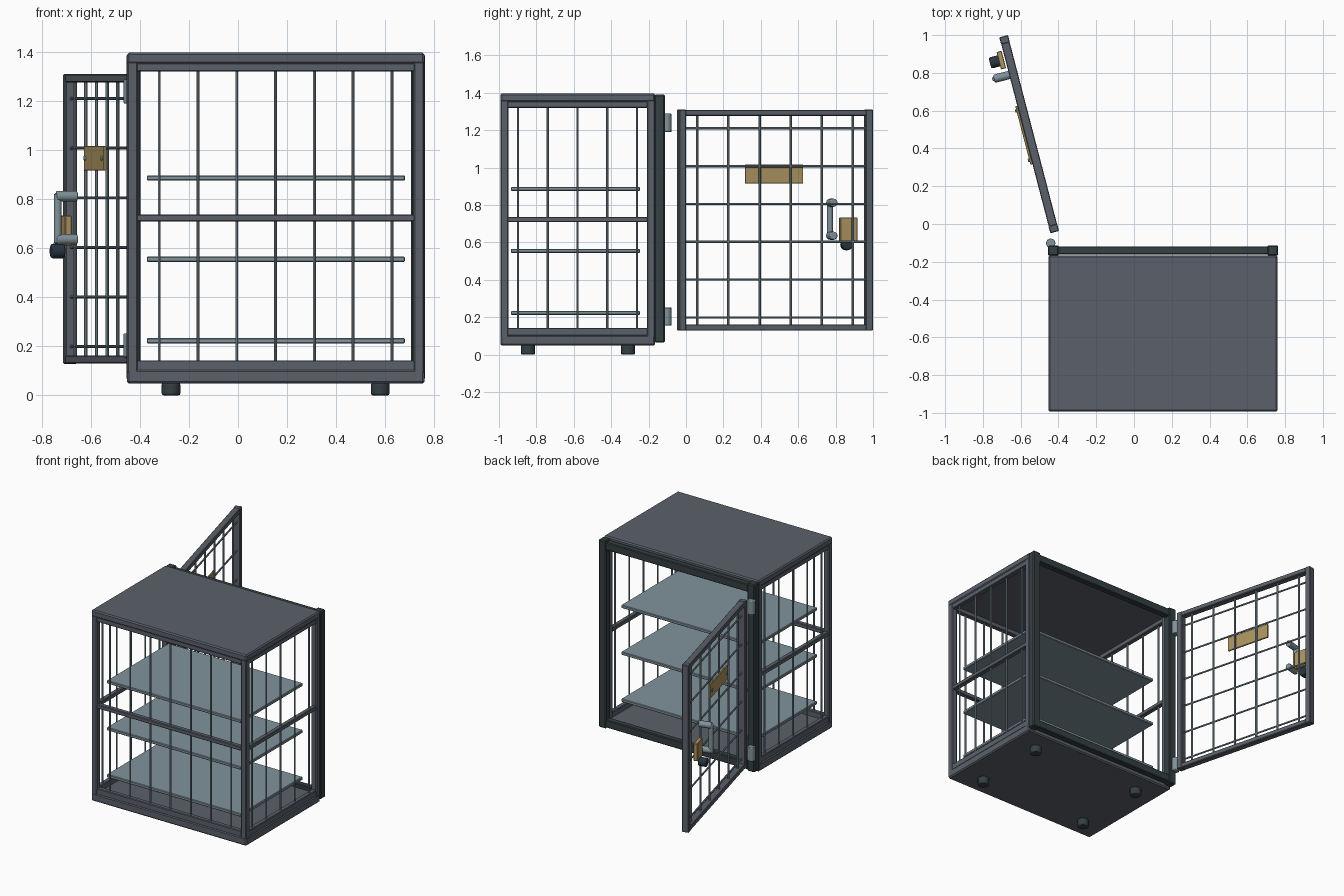
import bpy, math
from mathutils import Matrix, Vector

if "Cube" in bpy.data.objects:
    bpy.data.objects.remove(bpy.data.objects["Cube"])


def material(name, rgb):
    m = bpy.data.materials.new(name)
    m.diffuse_color = (*rgb, 1)
    m.use_nodes = True
    m.node_tree.nodes["Principled BSDF"].inputs["Base Color"].default_value = m.diffuse_color
    return m


FRAME = material("frame_grey", (0.105, 0.12, 0.145))
DARK = material("dark_trim", (0.035, 0.05, 0.055))
STEEL = material("steel", (0.22, 0.29, 0.33))
BRASS = material("brass", (0.42, 0.30, 0.12))
KNOB = material("knob_dark", (0.02, 0.035, 0.05))
HOME = Matrix.Identity(4)


def finish(o, name, mat, bevel, segs, m):
    o.name = name
    o.data.materials.append(mat)
    if bevel:
        b = o.modifiers.new("bevel", 'BEVEL')
        b.width, b.segments = bevel, segs
        b.limit_method = 'ANGLE'
        b.angle_limit = math.radians(50)
    o.matrix_world = m
    return o


def box(name, x, y, z, mat, bevel=0.005, m=HOME):
    """Box from (min, max) pairs."""
    bpy.ops.mesh.primitive_cube_add(size=1)
    o = bpy.context.object
    lo, hi = Vector((x[0], y[0], z[0])), Vector((x[1], y[1], z[1]))
    o.data.transform(Matrix.Translation((lo + hi) / 2) @ Matrix.Diagonal((*(hi - lo), 1)))
    return finish(o, name, mat, bevel, 1, m)


def rod(name, a, b, r, mat, sides=12, bevel=0, m=HOME):
    """Cylinder from point a to point b."""
    a, b = Vector(a), Vector(b)
    bpy.ops.mesh.primitive_cylinder_add(vertices=sides, radius=r, depth=(b - a).length)
    o = bpy.context.object
    bpy.ops.object.shade_smooth_by_angle(angle=math.radians(40))
    q = (b - a).to_track_quat('Z', 'Y').to_matrix().to_4x4()
    o.data.transform(Matrix.Translation((a + b) / 2) @ q)
    return finish(o, name, mat, bevel, 2, m)


X0, X1, Y0, Y1 = -0.453, 0.76, -0.993, -0.166
T = 0.043  # post thickness

# Base and roof slabs
box("base_slab", (X0, X1), (Y0, Y1), (0.048, 0.105), FRAME, 0.008)
box("roof_slab", (X0, X1), (Y0, Y1), (1.35, 1.397), FRAME, 0.008)

# Feet
for x in (-0.273, 0.58):
    for y in (-0.845, -0.31):
        rod("foot", (x, y, 0), (x, y, 0.052), 0.038, DARK, 16, 0.008)

# Corner posts
for x in (X0 + 0.001, X1 - T - 0.001):
    box("front_post", (x, x + T), (Y0 + .001, Y0 + T), (0.09, 1.36), FRAME)
    box("rear_side_post", (x, x + T), (Y1 - T, Y1 - .001), (0.09, 1.36), FRAME)

# Horizontal rails on the front and both sides
for name, z in (("bottom", (0.10, 0.143)), ("middle", (0.708, 0.737)), ("top", (1.32, 1.355))):
    box(f"front_{name}_rail", (X0 + .035, X1 - .035), (Y0 + .005, Y0 + .038), z, FRAME, 0.004)
    for x in (X0 + .005, X1 - .038):
        box(f"side_{name}_rail", (x, x + .033), (Y0 + .035, Y1 - .035), z, FRAME, 0.004)

# Vertical bars
for i in range(7):
    x = 0.153 + (i - 3) * 0.158
    rod("front_bar", (x, Y0 + .022, 0.12), (x, Y0 + .022, 1.34), 0.006, STEEL, 8)
for x in (X0 + .022, X1 - .022):
    for i in range(5):
        y = -0.58 + (i - 2) * 0.159
        rod("side_bar", (x, y, 0.12), (x, y, 1.34), 0.006, STEEL, 8)

# Shelves
for z in (0.223, 0.555, 0.886):
    box("shelf", (-0.372, 0.68), (-0.936, -0.246), (z - .011, z + .011), STEEL, 0.004)

# Door opening surround
for x in (-0.455, 0.706):
    box("opening_post", (x, x + .057), (-0.168, -0.113), (0.064, 1.39), DARK, 0.006)
for z in ((0.07, 0.125), (1.325, 1.38)):
    box("opening_rail", (-0.41, 0.72), (-0.162, -0.118), z, DARK, 0.005)

# Hinge barrels
for z in (0.155, 1.19):
    rod("hinge", (-0.441, -0.102, z), (-0.441, -0.102, z + .098), 0.025, STEEL, 16, 0.004)

# Open door: local x along its width, local y outwards
D = Matrix.Translation((-0.42, -0.043, 0)) @ Matrix.Rotation(math.radians(104.6), 4, 'Z')
W, H = 1.072, 0.024
for x in (0, W - .04):
    box("door_stile", (x, x + .04), (-H, H), (0.128, 1.31), FRAME, 0.004, D)
for z in (0.128, 1.275):
    box("door_rail", (0.035, W - .035), (-H + .001, H - .001), (z + .001, z + .034), FRAME, 0.004, D)
for i in range(6):
    u = 0.107 + i * 0.172
    rod("door_upright_bar", (u, 0, 0.15), (u, 0, 1.29), 0.007, STEEL, 8, 0, D)
    z = 0.199 + i * 0.2022
    rod("door_cross_bar", (0.03, 0, z), (W - .03, 0, z), 0.006, STEEL, 8, 0, D)

# Brass plate with two screws
box("door_plate", (0.378, 0.698), (0.022, 0.034), (0.916, 1.016), BRASS, 0.002, D)
for u in (0.403, 0.673):
    rod("plate_screw", (u, 0.03, 0.967), (u, 0.041, 0.967), 0.009, STEEL, 12, 0.003, D)

# Pull handle
for z in (0.636, 0.812):
    rod("handle_mount", (0.866, 0.018, z), (0.866, 0.106, z), 0.022, STEEL, 12, 0.006, D)
rod("handle_grip", (0.866, 0.1, 0.62), (0.866, 0.1, 0.822), 0.016, STEEL, 12, 0.004, D)

# Lock body and knob
box("lock_body", (0.905, 1.0), (0.03, 0.058), (0.608, 0.733), BRASS, 0.003, D)
rod("lock_knob", (0.952, 0.05, 0.588), (0.952, 0.106, 0.588), 0.03, KNOB, 20, 0.008, D)
